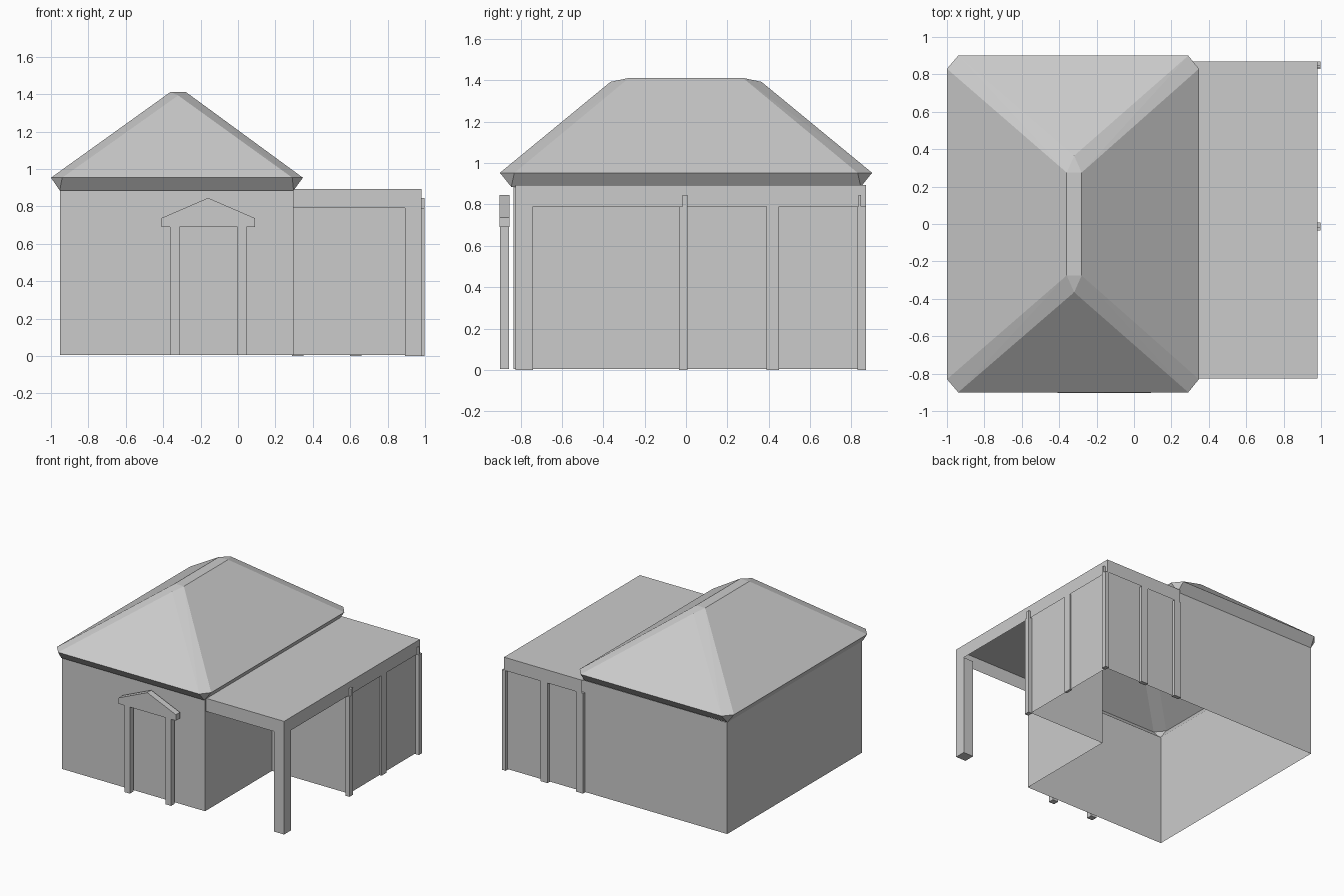
import bpy, bmesh

if "Cube" in bpy.data.objects:
    bpy.data.objects.remove(bpy.data.objects["Cube"])


def finish(name, bm):
    bmesh.ops.recalc_face_normals(bm, faces=bm.faces)
    me = bpy.data.meshes.new(name)
    bm.to_mesh(me)
    bm.free()
    ob = bpy.data.objects.new(name, me)
    bpy.context.collection.objects.link(ob)
    return ob


def box(name, x0, x1, y0, y1, z0, z1, skip=()):
    """Box from its limits; skip lists outward normals of faces left open."""
    bm = bmesh.new()
    bmesh.ops.create_cube(bm, size=1)
    for v in bm.verts:
        v.co = ((x0 + x1) / 2 + v.co.x * (x1 - x0),
                (y0 + y1) / 2 + v.co.y * (y1 - y0),
                (z0 + z1) / 2 + v.co.z * (z1 - z0))
    bm.normal_update()
    dead = [f for f in bm.faces if tuple(round(c) for c in f.normal) in skip]
    bmesh.ops.delete(bm, geom=dead, context='FACES')
    return finish(name, bm)


# L-shaped outer walls, open above and below
bm = bmesh.new()
plan = [(-.953, -.835), (.297, -.835), (.297, 0), (.968, 0), (.968, .847), (-.953, .847)]
low = [bm.verts.new((x, y, .005)) for x, y in plan]
high = [bm.verts.new((x, y, .885)) for x, y in plan]
for i in range(len(plan)):
    j = (i + 1) % len(plan)
    bm.faces.new((low[i], low[j], high[j], high[i]))
finish("walls", bm)

# Hip roof with chamfered hips, hollow inside
bm = bmesh.new()
for s in (-1, 1):
    for x, y, z in [(-.953, .845, .885), (.297, .845, .885),
                    (-1, .83, .953), (-.94, .9, .953), (.29, .9, .953), (.347, .83, .953),
                    (-.36, .275, 1.412), (-.28, .275, 1.412), (-.32, .365, 1.393)]:
        bm.verts.new((x, s * y, z))
bmesh.ops.convex_hull(bm, input=bm.verts)
bm.normal_update()
bottom = [f for f in bm.faces if all(v.co.z < .9 for v in f.verts)]
bmesh.ops.delete(bm, geom=bottom, context='FACES')
bmesh.ops.dissolve_limit(bm, angle_limit=.01, verts=bm.verts, edges=bm.edges)
finish("hip_roof", bm)

# Flat carport roof with fascia, and its front corner post
box("flat_roof", .297, .98, -.825, .87, .79, .893, skip=((0, 0, -1), (-1, 0, 0)))
box("carport_post", .893, .98, -.825, -.74, 0, .79)

# Trim posts on the right and back of the rear room
box("right_mid_trim", .96, .98, .39, .45, 0, .79)
for x in (.29, .60):
    box("back_trim", x, x + .06, .84, .87, 0, .79)
for label, y0, y1, t0, t1 in (("front", -.035, .008, -.018, .008), ("back", .83, .87, .835, .847)):
    box(label + "_corner_trim", .965, .998, y0, y1, 0, .79)
    box(label + "_corner_trim_tip", .978, .998, t0, t1, .79, .845)

# Entrance surround: two pilasters and a gabled pediment
for x in (-.363, -.003):
    box("door_pilaster", x, x + .049, -.9, -.855, .005, .69)
bm = bmesh.new()
gable = [(-.41, .69), (.09, .69), (.09, .737), (-.16, .845), (-.41, .737)]
face = bm.faces.new([bm.verts.new((x, -.903, z)) for x, z in gable])
ext = bmesh.ops.extrude_face_region(bm, geom=[face], use_keep_orig=True)
for v in ext["geom"]:
    if isinstance(v, bmesh.types.BMVert):
        v.co.y = -.853
finish("door_pediment", bm)
